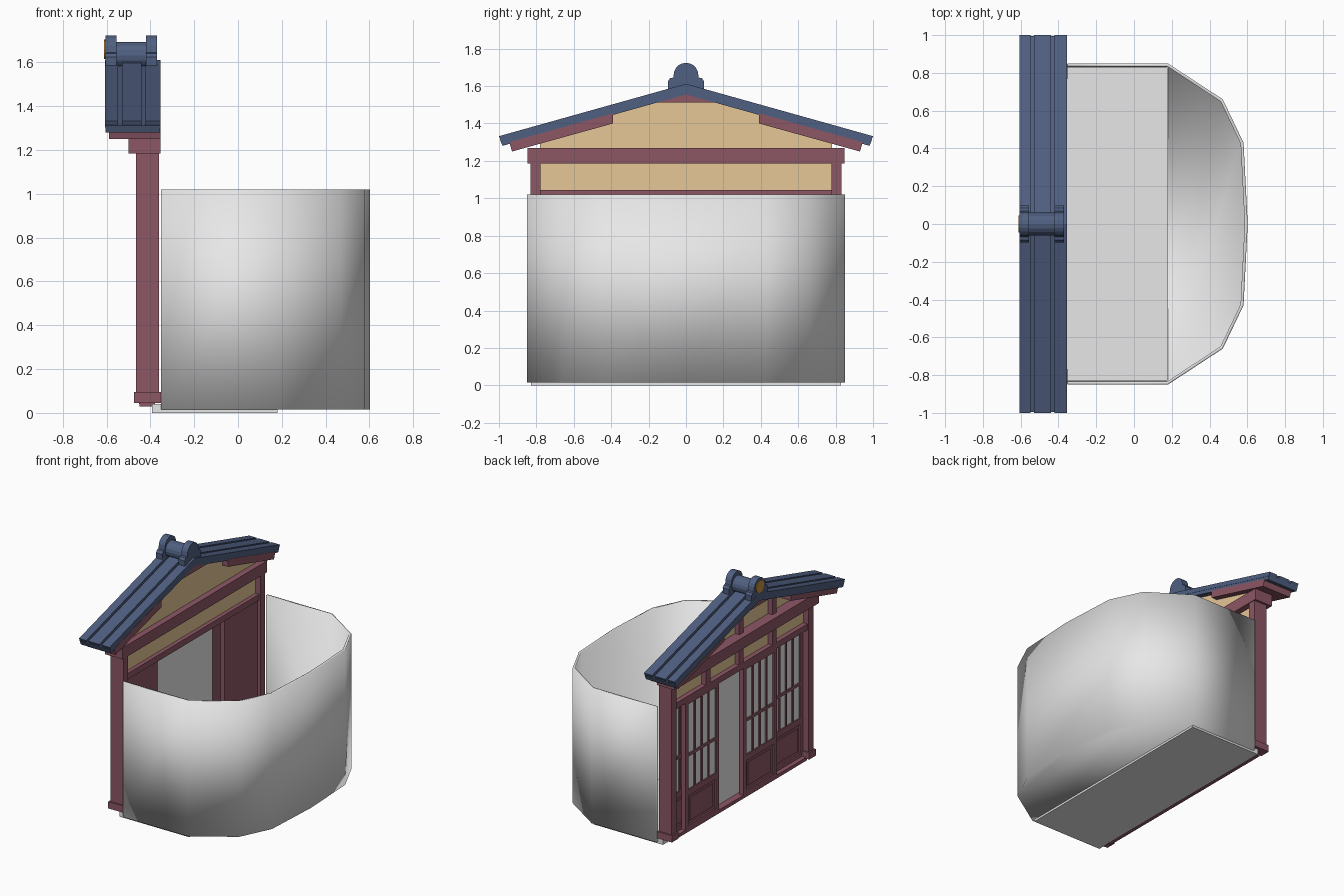
import bpy, bmesh, math

if "Cube" in bpy.data.objects:
    bpy.data.objects.remove(bpy.data.objects["Cube"])


def material(name, rgb):
    m = bpy.data.materials.new(name)
    m.diffuse_color = (*rgb, 1)
    m.use_nodes = True
    m.node_tree.nodes["Principled BSDF"].inputs["Base Color"].default_value = m.diffuse_color
    return m


WOOD = material("red brown wood", (0.266, 0.095, 0.13))
TAN = material("tan plaster", (0.79, 0.57, 0.305))
BLUE = material("blue roof tile", (0.08, 0.117, 0.22))
GREY = material("light grey", (0.8, 0.8, 0.8))
GOLD = material("gold", (0.58, 0.28, 0.04))


def finish(name, bm, mat, smooth=False):
    me = bpy.data.meshes.new(name)
    bm.to_mesh(me)
    bm.free()
    me.materials.append(mat)
    for p in me.polygons:
        p.use_smooth = smooth
    ob = bpy.data.objects.new(name, me)
    bpy.context.collection.objects.link(ob)
    return ob


def prism(name, pts, x0, x1, mat):
    """Extrude a (y, z) outline from x0 to x1."""
    bm = bmesh.new()
    a = [bm.verts.new((x0, y, z)) for y, z in pts]
    b = [bm.verts.new((x1, y, z)) for y, z in pts]
    bm.faces.new(a)
    bm.faces.new(b[::-1])
    n = len(pts)
    for i in range(n):
        j = (i + 1) % n
        bm.faces.new((a[j], a[i], b[i], b[j]))
    bmesh.ops.recalc_face_normals(bm, faces=bm.faces)
    return finish(name, bm, mat)


def box(name, x0, x1, y0, y1, z0, z1, mat):
    return prism(name, [(y0, z0), (y1, z0), (y1, z1), (y0, z1)], x0, x1, mat)


# Curved enclosure: walls plus base, smooth shaded as one skin
half = [(-0.352, 0.85), (0.18, 0.85), (0.47, 0.66), (0.58, 0.43)]
plan = [(x, -y) for x, y in half] + [(0.602, 0)] + half[::-1]
bm = bmesh.new()
low = [bm.verts.new((x, y, 0.015)) for x, y in plan]
top = [bm.verts.new((x, y, 1.02)) for x, y in plan]
for i in range(len(plan) - 1):
    bm.faces.new((low[i], low[i + 1], top[i + 1], top[i]))
bm.faces.new(low[1:-1][::-1])
bm.faces.new((low[0], low[-1], low[-2], low[1]))
shell = finish("enclosure_wall", bm, GREY, True)
sol = shell.modifiers.new("thickness", "SOLIDIFY")
sol.thickness = 0.016
sol.offset = -1
sol.use_even_offset = True

# Floor slab
box("floor", -0.392, 0.18, -0.83, 0.83, 0.0, 0.04, GREY)

# Posts, bases, beams
for s, side in ((1, "left"), (-1, "right")):
    y0, y1 = sorted((s * 0.777, s * 0.832))
    box(side + "_post", -0.465, -0.36, y0, y1, 0.045, 1.19, WOOD)
    y0, y1 = sorted((s * 0.768, s * 0.845))
    box(side + "_post_base", -0.475, -0.352, y0, y1, 0.045, 0.095, WOOD)
box("main_beam", -0.50, -0.355, -0.848, 0.848, 1.185, 1.27, WOOD)
box("lintel", -0.455, -0.37, -0.78, 0.78, 1.0, 1.045, WOOD)
box("sill", -0.45, -0.38, -0.78, 0.78, 0.03, 0.055, WOOD)

# Plaster panels with outside struts
box("transom_panel", -0.42, -0.40, -0.78, 0.78, 1.04, 1.19, TAN)
prism("gable_panel", [(-0.78, 1.265), (0.78, 1.265), (0.78, 1.345),
                      (0, 1.56), (-0.78, 1.345)], -0.42, -0.40, TAN)
for i, y in enumerate((-0.39, 0, 0.39)):
    box(f"transom_strut_{i}", -0.455, -0.415, y - 0.025, y + 0.025, 1.04, 1.19, WOOD)
    box(f"gable_strut_{i}", -0.455, -0.415, y - 0.025, y + 0.025, 1.265,
        1.545 - abs(y) * 0.276, WOOD)

# Rafters under the roof and the ridge beam
for s, side in ((1, "left"), (-1, "right")):
    prism(side + "_rafter", [(s * 0.39, 1.40), (s * 0.93, 1.25), (s * 0.945, 1.30),
                             (s * 0.39, 1.455)], -0.59, -0.355, WOOD)
prism("ridge_beam", [(-0.17, 1.512), (0.17, 1.512), (0, 1.56)], -0.59, -0.358, WOOD)


# Sliding doors: wood slab, pane plate, frame and lattice
def door(name, xf, y0, y1):
    xb = xf + 0.02
    box(name + "_slab", xf, xb, y0, y1, 0.04, 1.02, WOOD)
    box(name + "_pane", xf - 0.003, xf, y0 + 0.03, y1 - 0.03, 0.34, 0.99, GREY)
    fr = xf - 0.012
    for k, y in enumerate((y0, y1 - 0.035)):
        box(f"{name}_stile_{k}", fr, xf, y, y + 0.035, 0.04, 1.02, WOOD)
    for k, (z, h) in enumerate(((0.04, 0.04), (0.30, 0.045), (0.59, 0.02), (0.98, 0.04))):
        box(f"{name}_rail_{k}", fr, xf, y0, y1, z, z + h, WOOD)
    for k in range(1, 4):
        y = y0 + 0.035 + (y1 - y0 - 0.07) * k / 4
        box(f"{name}_lattice_{k}", fr, xf, y - 0.008, y + 0.008, 0.34, 0.99, WOOD)
    box(name + "_lower_panel", xf - 0.006, xf, y0 + 0.06, y1 - 0.06, 0.105, 0.275, WOOD)


door("outer_left_door", -0.405, 0.39, 0.78)
door("inner_left_door", -0.44, 0.26, 0.65)
door("inner_right_door", -0.44, -0.42, -0.03)
door("outer_right_door", -0.405, -0.78, -0.39)
box("doorway_backing", -0.40, -0.39, -0.41, 0.26, 0.04, 1.01, GREY)


# Roof: base slab with three raised tile strips
def roof(name, x0, x1, lo, hi, reach):
    d = reach * 0.28
    prism(name, [(0, hi), (reach, hi - d), (reach - 0.014, lo - d + 0.004), (0, lo),
                 (-reach + 0.014, lo - d + 0.004), (-reach, hi - d)], x0, x1, BLUE)


roof("roof_base", -0.605, -0.357, 1.555, 1.592, 0.995)
for i, (a, b) in enumerate(((-0.607, -0.548), (-0.53, -0.44), (-0.422, -0.355))):
    roof(f"roof_strip_{i}", a, b, 1.58, 1.612, 1.0)

# Ridge ornament: two lobed end plates, a tube and a gold disc
right = [(0.095, 1.57), (0.097, 1.625), (0.085, 1.642), (0.068, 1.645)]
arc = [(0.066 * math.cos(a), 1.658 + 0.066 * math.sin(a))
       for a in (math.pi * k / 10 for k in range(11))]
outline = right + arc + [(-y, z) for y, z in right[::-1]] + [(0, 1.59)]
for i, (a, b) in enumerate(((-0.606, -0.555), (-0.42, -0.37))):
    prism(f"ridge_end_plate_{i}", outline, a, b, BLUE)


def disc(name, r, n, x0, x1, z, mat):
    prism(name, [(r * math.cos(2 * math.pi * k / n), z + r * math.sin(2 * math.pi * k / n))
                 for k in range(n)], x0, x1, mat)


disc("ridge_tube", 0.06, 16, -0.56, -0.415, 1.633, BLUE)
disc("ridge_gold_disc", 0.045, 16, -0.611, -0.605, 1.66, GOLD)
